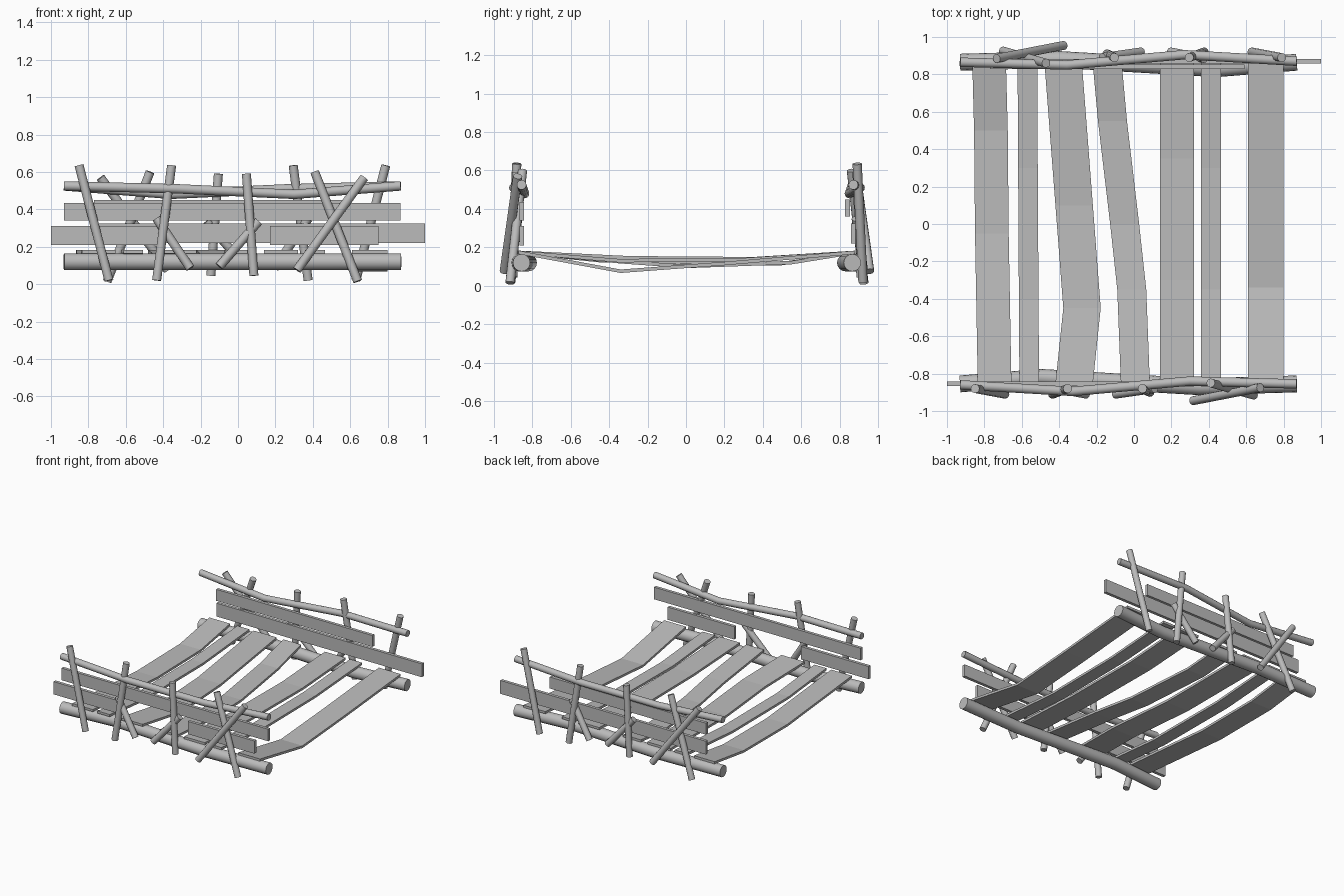
import bpy
import bmesh
from math import pi, cos, sin, radians
from mathutils import Vector

cube = bpy.data.objects.get("Cube")
if cube:
    bpy.data.objects.remove(cube, do_unlink=True)

# One material for all the timber
wood = bpy.data.materials.new("grey_wood")
wood.use_nodes = True
grey = (0.5, 0.5, 0.5, 1)
wood.diffuse_color = grey
wood.node_tree.nodes["Principled BSDF"].inputs["Base Color"].default_value = grey


def loft(name, rings, smooth=False):
    """Skin a list of vertex rings and cap both ends."""
    bm = bmesh.new()
    loops = [[bm.verts.new(p) for p in ring] for ring in rings]
    for a, b in zip(loops, loops[1:]):
        for i in range(len(a)):
            j = (i + 1) % len(a)
            bm.faces.new((a[i], a[j], b[j], b[i]))
    bm.faces.new(loops[0][::-1])
    bm.faces.new(loops[-1])
    bmesh.ops.recalc_face_normals(bm, faces=bm.faces)
    mesh = bpy.data.meshes.new(name)
    bm.to_mesh(mesh)
    bm.free()
    mesh.materials.append(wood)
    obj = bpy.data.objects.new(name, mesh)
    bpy.context.collection.objects.link(obj)
    if smooth:
        bpy.ops.object.select_all(action='DESELECT')
        obj.select_set(True)
        bpy.context.view_layer.objects.active = obj
        bpy.ops.object.shade_smooth_by_angle(angle=radians(40))
    return obj


def pole(name, path, radius, sides=12):
    """Round pole following a path."""
    pts = [Vector(p) for p in path]
    rings = []
    for i, p in enumerate(pts):
        d = (pts[min(i + 1, len(pts) - 1)] - pts[max(i - 1, 0)]).normalized()
        u = d.cross(Vector((0, 1, 0))).normalized()
        v = d.cross(u)
        rings.append([p + radius * (cos(2 * pi * k / sides) * u + sin(2 * pi * k / sides) * v)
                      for k in range(sides)])
    return loft(name, rings, True)


def deck_plank(name, width, path, thick=0.018):
    """Flat plank running front to back along (x, y, z of the top)."""
    h = width / 2
    return loft(name, [[(x - h, y, z), (x + h, y, z), (x + h, y, z - thick), (x - h, y, z - thick)]
                       for x, y, z in path])


def side_board(name, x0, x1, z0, z1, y, t=0.012):
    return loft(name, [[(x, y - t, z0), (x, y + t, z0), (x, y + t, z1), (x, y - t, z1)]
                       for x in (x0, x1)])


# Railing poles, laid out for the front: (top x, y, z), (bottom x, y, z)
POSTS = {
    "end_post": ((-.85, -.88, .635), (-.69, -.91, .02)),
    "second_post": ((-.355, -.88, .635), (-.435, -.91, .02)),
    "middle_post": ((.045, -.88, .59), (.085, -.90, .045)),
    "cross_post": ((.41, -.85, .6), (.64, -.915, .015)),
    "cross_brace": ((.675, -.875, .57), (.315, -.945, .075)),
    "short_brace_right": ((-.435, -.875, .35), (-.255, -.91, .085)),
    "short_brace_left": ((.11, -.88, .335), (-.10, -.91, .095)),
}
RAIL = [(-.93, -.86, .525), (-.33, -.895, .51), (.3, -.84, .48), (.87, -.855, .525)]
BEAM = [(-.93, -.855, .12), (-.5, -.82, .12), (.35, -.87, .12), (.87, -.855, .12)]

# The back railing is the front one turned half round
for side in ("front", "back"):
    def place(p):
        return p if side == "front" else (-p[0] - .06, -p[1] + .01, p[2])
    for name, ends in POSTS.items():
        pole(f"{side}_{name}", [place(p) for p in ends], .024)
    pole(f"{side}_handrail", [place(p) for p in RAIL], .025)
    pole(f"{side}_beam", [place(p) for p in BEAM], .045, 16)

# Boards on the inside of each railing
side_board("front_upper_board", -.93, .87, .34, .435, -.855)
side_board("front_lower_board_right", -1, -.41, .21, .31, -.855)
side_board("front_lower_board_left", .17, .75, .21, .31, -.855)
side_board("back_upper_board", -.77, .59, .36, .45, .84)
side_board("back_lower_board", -.79, 1, .22, .325, .87)

# Sagging deck planks: width, front x, back x, then (x, y, z) bends
DECK = [
    (.18, -.745, -.775, [(-.76, -.05, .12), (-.765, .5, .125)]),
    (.105, -.56, -.57, [(-.563, -.4, .14), (-.567, .3, .14)]),
    (.2, -.322, -.38, [(-.278, -.45, .14), (-.32, .1, .13)]),
    (.155, .008, -.145, [(-.012, -.35, .135), (-.05, 0, .11), (-.115, .55, .13)]),
    (.18, .23, .23, [(.23, -.3, .155), (.23, .35, .15)]),
    (.105, .412, .412, [(.412, -.35, .14), (.412, .3, .145)]),
    (.19, .705, .705, [(.705, -.34, .085), (.705, .2, .125)]),
]
for n, (width, x0, x1, bends) in enumerate(DECK, 1):
    deck_plank(f"deck_plank_{n}", width, [(x0, -.87, .183), *bends, (x1, .88, .183)])
